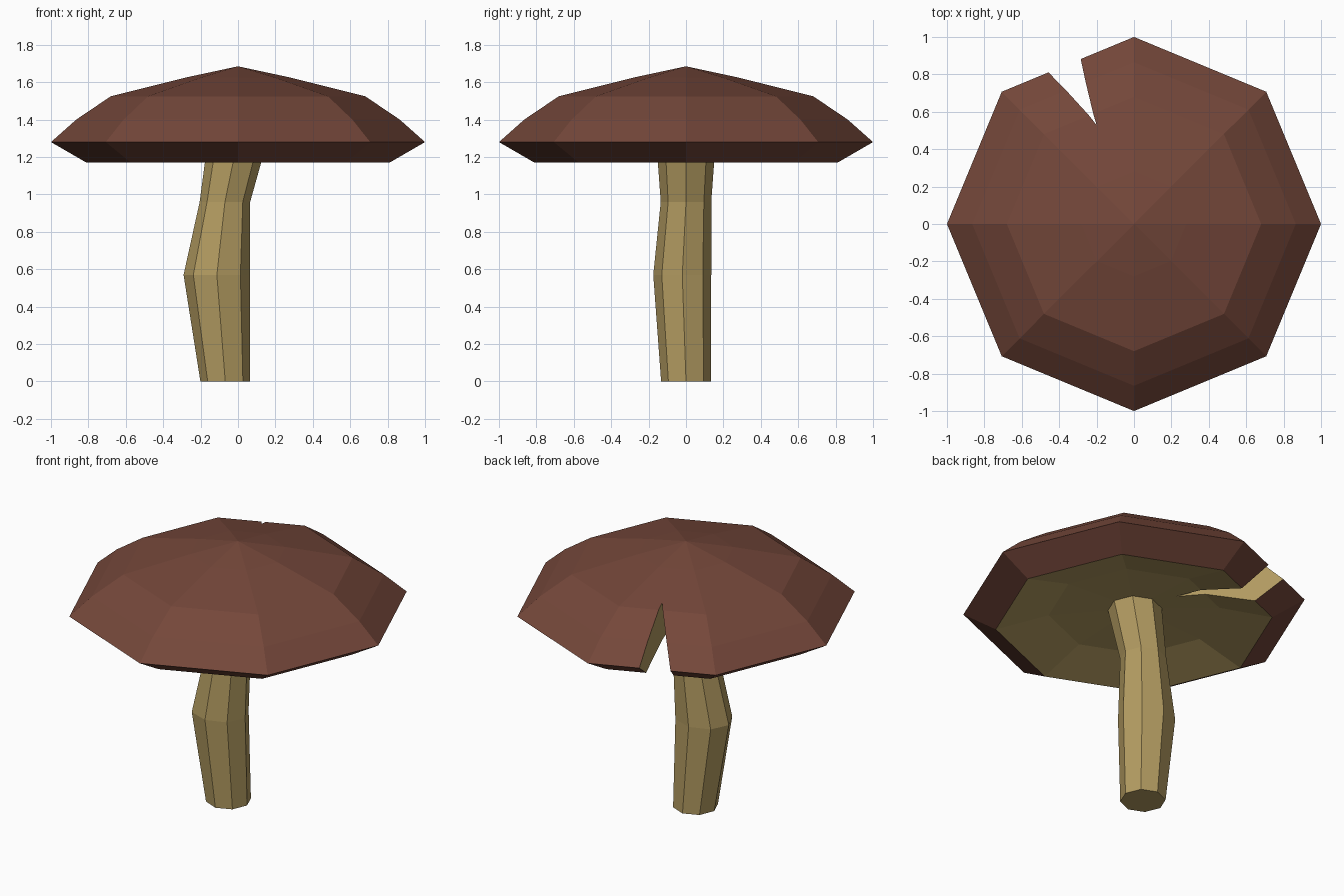
import bpy, bmesh, math

if "Cube" in bpy.data.objects:
    bpy.data.objects.remove(bpy.data.objects["Cube"])


def material(name, rgb):
    m = bpy.data.materials.new(name)
    m.diffuse_color = (*rgb, 1)
    m.use_nodes = True
    m.node_tree.nodes["Principled BSDF"].inputs["Base Color"].default_value = m.diffuse_color
    return m


skin = material("cap_skin", (0.175, 0.063, 0.042))
flesh = material("flesh", (0.45, 0.33, 0.12))


def loft(name, rings, mats, band_mats=None):
    """Join rings of points; a one-point ring is a pole, others are capped."""
    bm = bmesh.new()
    loops = [[bm.verts.new(p) for p in ring] for ring in rings]
    for i, (a, b) in enumerate(zip(loops, loops[1:])):
        n = max(len(a), len(b))
        for k in range(n):
            corners = [a[k % len(a)], a[(k + 1) % n % len(a)],
                       b[(k + 1) % n % len(b)], b[k % len(b)]]
            face = bm.faces.new(list(dict.fromkeys(corners)))
            face.material_index = band_mats[i] if band_mats else 0
    for end in (loops[0], loops[-1]):
        if len(end) > 2:
            bm.faces.new(end)
    bmesh.ops.recalc_face_normals(bm, faces=bm.faces)
    mesh = bpy.data.meshes.new(name)
    bm.to_mesh(mesh)
    bm.free()
    for m in mats:
        mesh.materials.append(m)
    obj = bpy.data.objects.new(name, mesh)
    bpy.context.collection.objects.link(obj)
    return obj


def octagon(cx, cy, rx, ry, z):
    return [(cx + rx * math.cos(k * math.pi / 4),
             cy + ry * math.sin(k * math.pi / 4), z) for k in range(8)]


# Bent stem: centre x, centre y, radius x, radius y, height
stem = loft("stem", [octagon(*s) for s in (
    (-0.068, 0, 0.133, 0.133, 0),
    (-0.113, -0.02, 0.178, 0.155, 0.57),
    (-0.07, 0, 0.135, 0.135, 0.96),
    (0.0, 0, 0.16, 0.16, 1.30))], [flesh])

# Cap: domed skin, turned-in rim, shallow hollow underneath
profile = [(0.28, 1.625), (0.68, 1.525), (0.865, 1.40), (1.0, 1.28),
           (0.81, 1.17), (0.50, 1.25)]
cap_rings = [[(0, 0, 1.685)]]
cap_rings += [octagon(0, 0, r, r, z) for r, z in profile]
cap_rings += [[(0, 0, 1.275)]]
cap = loft("cap", cap_rings, [skin, flesh], [0, 0, 0, 0, 0, 1, 1])


# Split in the rim: a wedge whose inner edge leans outward towards the top
def wedge(x, y, z):
    return [(x, y, z), (x - 0.373, y + 1.14, z), (x - 0.694, y + 0.98, z)]


cutter = loft("split_cutter", [wedge(0.02, 0.05, 1.0), wedge(-0.304, 0.755, 1.8)],
              [skin, flesh])
for face in cutter.data.polygons:
    face.material_index = 1
cutter.hide_render = True
cutter.hide_viewport = True

split = cap.modifiers.new("split", "BOOLEAN")
split.operation = "DIFFERENCE"
split.solver = "EXACT"
split.object = cutter
